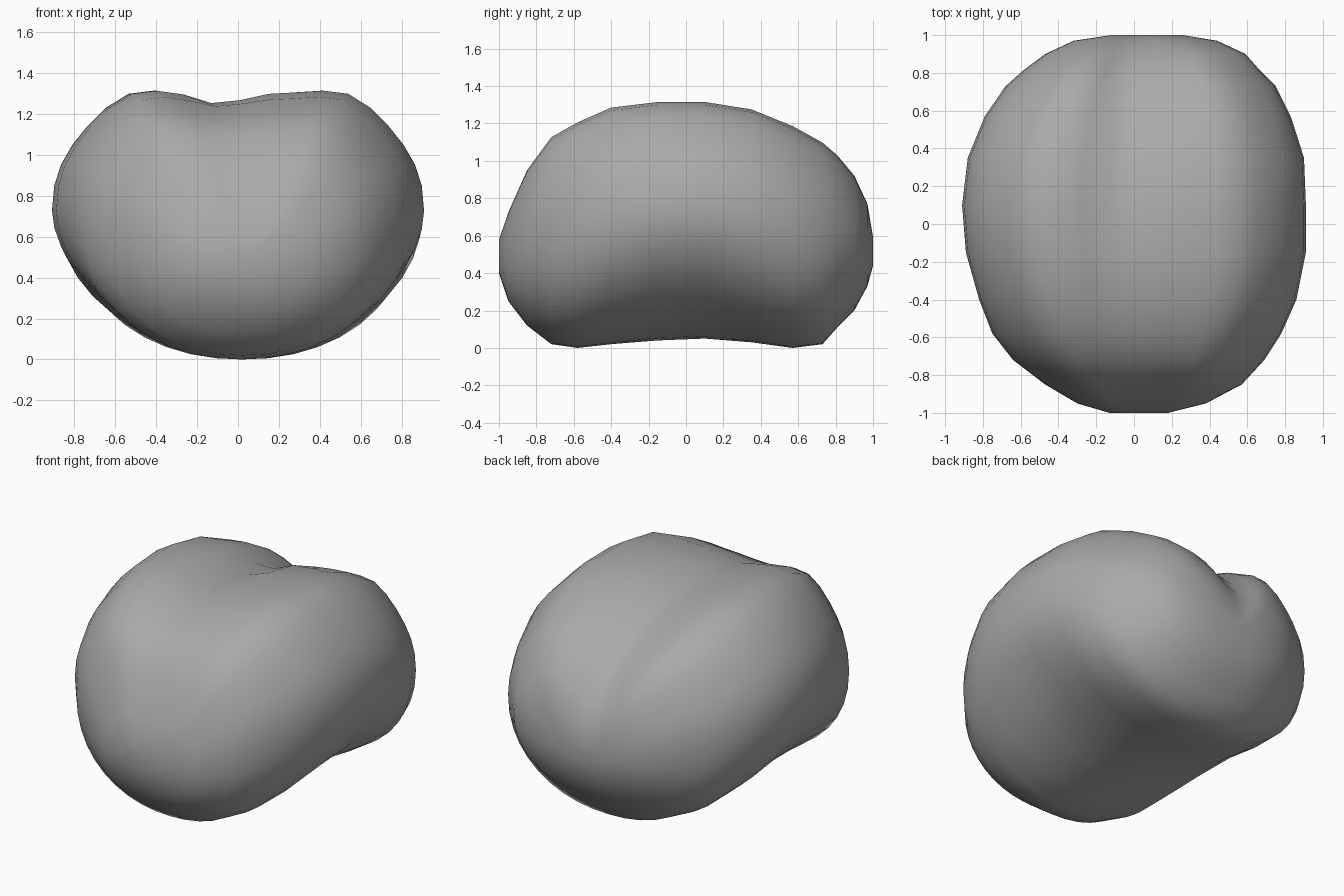
import bpy
import bmesh
from math import cos, sin, exp, pi
from mathutils import Vector

cube = bpy.data.objects.get("Cube")
if cube:
    bpy.data.objects.remove(cube, do_unlink=True)

SEGMENTS = 40

# Stations from front to back: y, right edge, left edge, bottom, top
STATIONS = [
    (-1, -.13, .18, .4, .58),
    (-.95, -.3, .38, .25, .73),
    (-.85, -.47, .57, .12, .96),
    (-.72, -.64, .69, .02, 1.14),
    (-.58, -.75, .78, 0, 1.22),
    (-.4, -.82, .86, .02, 1.3),
    (-.15, -.89, .91, .04, 1.33),
    (.1, -.91, .91, .05, 1.33),
    (.35, -.88, .9, .03, 1.29),
    (.57, -.79, .83, 0, 1.2),
    (.73, -.68, .75, .02, 1.11),
    (.81, -.59, .67, .11, 1.04),
    (.9, -.47, .59, .2, .93),
    (.97, -.32, .44, .33, .78),
    (1, -.12, .26, .44, .6),
]


def bell(distance, width):
    """Smooth bump that is 1 at zero distance."""
    return exp(-(distance / width) ** 2)


def section_point(station, angle):
    """One point of the rounded cross-section, with two lobes and a groove."""
    y, x_min, x_max, bottom, top = station
    across, upper = cos(angle), sin(angle) >= 0
    x = (x_min + x_max) / 2 + across * (x_max - x_min) / 2
    middle = bottom + .53 * (top - bottom)

    # Round top; the underside is slightly tucked in at mid-length
    power = 2.25 if upper else 2.2 - .4 * bell(y, .45)
    rise = max(0, 1 - abs(across) ** power) ** (1 / power)
    if not upper:
        return Vector((x, y, middle - rise * (middle - bottom)))

    # Raised lobes either side of a lengthwise groove that fades to the front
    height = top - middle
    lobes = .12 * height * bell(abs(across) - .62, .22)
    hollow = .05 * height * bell(across, .35)
    depth = (.07 + .05 * max(0, y)) * min(1, max(0, y + .9)) * min(1, height / .3)
    groove = depth * bell(x + .09 - .08 * max(0, y), .14)
    return Vector((x, y, middle + rise * (height + lobes - hollow - groove)))


# Loft the cross-sections into a closed body
bm = bmesh.new()
rings = []
for station in STATIONS:
    rings.append([bm.verts.new(section_point(station, 2 * pi * i / SEGMENTS))
                  for i in range(SEGMENTS)])
for near, far in zip(rings, rings[1:]):
    for i in range(SEGMENTS):
        j = (i + 1) % SEGMENTS
        bm.faces.new((near[i], near[j], far[j], far[i]))

# Close both ends with a fan
for ring in (rings[0], rings[-1]):
    centre = bm.verts.new(sum((v.co for v in ring), Vector()) / SEGMENTS)
    for i in range(SEGMENTS):
        bm.faces.new((ring[i], ring[(i + 1) % SEGMENTS], centre))
bmesh.ops.recalc_face_normals(bm, faces=bm.faces)
for face in bm.faces:
    face.smooth = True

mesh = bpy.data.meshes.new("grooved_body")
bm.to_mesh(mesh)
bm.free()
body = bpy.data.objects.new("grooved_body", mesh)
bpy.context.collection.objects.link(body)

# Plain grey surface
grey = bpy.data.materials.new("plain_grey")
grey.use_nodes = True
colour = (.4, .4, .4, 1)
grey.diffuse_color = colour
grey.node_tree.nodes["Principled BSDF"].inputs["Base Color"].default_value = colour
mesh.materials.append(grey)
